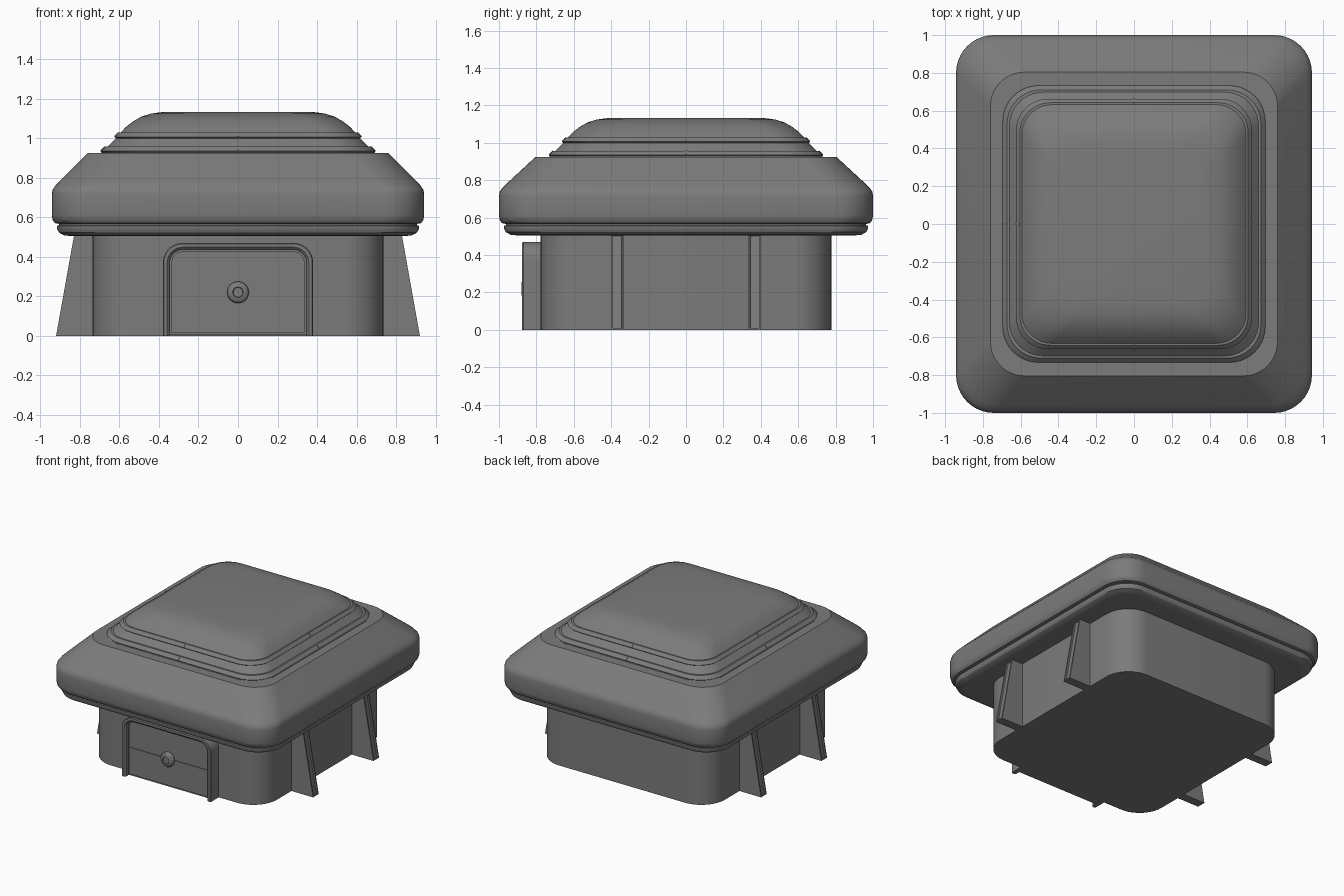
import bpy, bmesh, math
from mathutils import Matrix

if "Cube" in bpy.data.objects:
    bpy.data.objects.remove(bpy.data.objects["Cube"])

grey = bpy.data.materials.new("dark grey")
grey.diffuse_color = (0.2, 0.2, 0.2, 1)
grey.use_nodes = True
grey.node_tree.nodes["Principled BSDF"].inputs["Base Color"].default_value = grey.diffuse_color


def finish(name, bm, smooth=True):
    bmesh.ops.recalc_face_normals(bm, faces=bm.faces)
    me = bpy.data.meshes.new(name)
    bm.to_mesh(me)
    bm.free()
    ob = bpy.data.objects.new(name, me)
    bpy.context.collection.objects.link(ob)
    me.materials.append(grey)
    if smooth:
        bpy.ops.object.select_all(action='DESELECT')
        ob.select_set(True)
        bpy.context.view_layer.objects.active = ob
        bpy.ops.object.shade_smooth_by_angle(angle=math.radians(30))
    return ob


def skin(bm, loops, closed):
    """Join equal-length point loops with quads."""
    rows = [[bm.verts.new(p) for p in loop] for loop in loops]
    n = len(rows[0])
    for a, b in zip(rows, rows[1:]):
        for i in range(n if closed else n - 1):
            j = (i + 1) % n
            bm.faces.new((a[i], a[j], b[j], b[i]))
    return rows


def rounded_rect(hx, hy, r, z, n=10):
    pts = []
    for k, (sx, sy) in enumerate([(1, 1), (-1, 1), (-1, -1), (1, -1)]):
        for i in range(n + 1):
            a = math.pi / 2 * (k + i / n)
            pts.append((sx * (hx - r) + r * math.cos(a),
                        sy * (hy - r) + r * math.sin(a), z))
    return pts


def loft(name, profile, extra):
    """Stack of rounded rectangles; profile rows are half width, z, radius."""
    bm = bmesh.new()
    rows = skin(bm, [rounded_rect(h, h + extra(z), r, z) for h, z, r in profile], True)
    bm.faces.new(rows[0])
    bm.faces.new(rows[-1])
    return finish(name, bm)


def box(name, size, loc, rot=None):
    bm = bmesh.new()
    bmesh.ops.create_cube(bm, size=1)
    bmesh.ops.scale(bm, vec=size, verts=bm.verts)
    if rot:
        bmesh.ops.rotate(bm, matrix=rot, verts=bm.verts)
    bmesh.ops.translate(bm, vec=loc, verts=bm.verts)
    return finish(name, bm, False)


# Body
loft("body", [(0.735, 0, 0.2), (0.735, 0.52, 0.2)], lambda z: 0.042)

# Wide roof with a groove near its lower lip
loft("roof", [(0.85, 0.505, 0.17), (0.88, 0.508, 0.18), (0.905, 0.522, 0.19),
              (0.916, 0.542, 0.2), (0.916, 0.556, 0.2), (0.905, 0.558, 0.19),
              (0.905, 0.566, 0.19), (0.926, 0.57, 0.2), (0.937, 0.585, 0.2),
              (0.942, 0.61, 0.2), (0.942, 0.715, 0.2), (0.938, 0.738, 0.2),
              (0.925, 0.758, 0.2), (0.905, 0.78, 0.2), (0.76, 0.925, 0.18)],
     lambda z: 0.058 if z < 0.75 else 0.058 - 0.014 * (z - 0.75) / 0.175)

# Cap with two stepped bands
loft("cap", [(0.70, 0.92, 0.19), (0.69, 0.928, 0.19), (0.695, 0.934, 0.19),
             (0.672, 0.957, 0.18), (0.66, 0.957, 0.18), (0.618, 0.999, 0.17),
             (0.625, 1.006, 0.17), (0.604, 1.028, 0.16), (0.594, 1.028, 0.16),
             (0.565, 1.058, 0.16), (0.53, 1.085, 0.16), (0.49, 1.108, 0.16),
             (0.44, 1.124, 0.16), (0.38, 1.132, 0.16)], lambda z: 0.038)

# Small joints at the middle of each band
for h, z in ((0.683, 0.945), (0.614, 1.017)):
    for s in (-1, 1):
        box("band_joint_side", (0.03, 0.01, 0.008), (s * h, 0, z),
            Matrix.Rotation(s * math.pi / 4, 3, 'Y'))
        box("band_joint_end", (0.01, 0.03, 0.008), (0, s * (h + 0.038), z),
            Matrix.Rotation(-s * math.pi / 4, 3, 'X'))

# Four tapered side fins with a recessed outer face
for sx in (-1, 1):
    for y in (-0.367, 0.367):
        bm = bmesh.new()
        sections = [[(sx * x, y + d, z) for x, z in
                     ((0.70, 0), (0.92, 0), (0.828, 0.515), (0.70, 0.515))]
                    for d in (-0.034, 0.034)]
        rows = skin(bm, sections, True)
        for row in rows:
            bm.faces.new(row)
        bmesh.ops.recalc_face_normals(bm, faces=bm.faces)
        outer = [f for f in bm.faces if f.normal.x * sx > 0.9
                 and abs(f.calc_center_median().x) > 0.8]
        bmesh.ops.inset_region(bm, faces=outer, thickness=0.014)
        bmesh.ops.inset_region(bm, faces=outer, thickness=0.001, depth=-0.012)
        finish("side_fin", bm, False)


def arch(off, y, bottom=0.0, n=10):
    """Door outline with rounded top corners, shrunk by off."""
    w, h, r = 0.38 - off, 0.47 - off, 0.1 - off
    pts = [(-w, y, bottom)]
    for c, start in ((-1, math.pi), (1, math.pi / 2)):
        for i in range(n + 1):
            a = start - math.pi / 2 * i / n
            pts.append((c * (w - r) + r * math.cos(a), y, h - r + r * math.sin(a)))
    return pts + [(w, y, bottom)]


# Door frame
bm = bmesh.new()
rows = skin(bm, [arch(o, y) for o, y in
                 ((0, -0.76), (0, -0.87), (0.005, -0.876), (0.022, -0.876),
                  (0.034, -0.864), (0.034, -0.76))], False)
for k in (0, -1):
    bm.faces.new([row[k] for row in rows])
finish("door_frame", bm)

# Door panel with a raised field
for name, off, y, bottom in (("door_panel", 0.03, -0.838, 0.004),
                             ("door_field", 0.044, -0.846, 0.016)):
    bm = bmesh.new()
    for row in skin(bm, [arch(off, -0.77, bottom), arch(off, y, bottom)], True):
        bm.faces.new(row)
    finish(name, bm)
box("door_rail", (0.67, 0.01, 0.008), (0, -0.846, 0.22))

# Round door knob with a dished centre
bm = bmesh.new()
rows = skin(bm, [[(r * math.cos(a), y, 0.22 + r * math.sin(a))
                  for a in (math.tau * i / 24 for i in range(24))]
                 for r, y in ((0.055, -0.83), (0.055, -0.86), (0.048, -0.872),
                              (0.032, -0.88), (0.027, -0.88), (0.024, -0.872))], True)
bm.faces.new(rows[-1])
bm.faces.new(rows[0])
finish("door_knob", bm)
